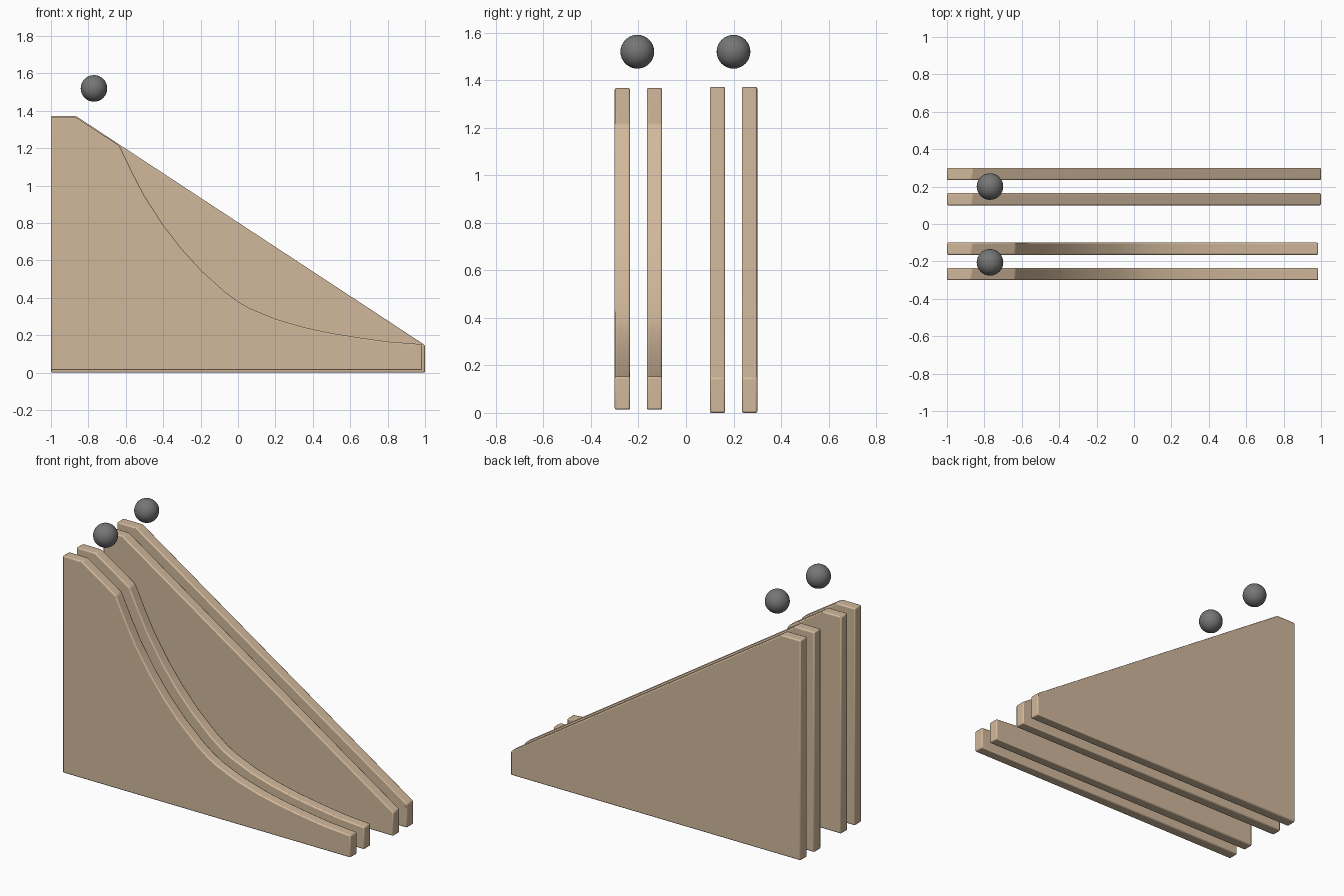
import bpy, bmesh

if "Cube" in bpy.data.objects:
    bpy.data.objects.remove(bpy.data.objects["Cube"])


def material(name, rgb):
    m = bpy.data.materials.new(name)
    m.diffuse_color = (*rgb, 1.0)
    m.use_nodes = True
    m.node_tree.nodes["Principled BSDF"].inputs["Base Color"].default_value = m.diffuse_color
    return m


wood = material("light_wood", (0.64, 0.48, 0.33))
steel = material("grey_steel", (0.18, 0.18, 0.18))


def rail(name, profile, y0, y1):
    """Side profile (x, z) extruded from y0 to y1 with softly bevelled edges."""
    bm = bmesh.new()
    face = bm.faces.new([bm.verts.new((x, y0, z)) for x, z in profile])
    ext = bmesh.ops.extrude_face_region(bm, geom=[face])
    moved = [v for v in ext["geom"] if isinstance(v, bmesh.types.BMVert)]
    bmesh.ops.translate(bm, verts=moved, vec=(0, y1 - y0, 0))
    bmesh.ops.recalc_face_normals(bm, faces=bm.faces)
    mesh = bpy.data.meshes.new(name)
    bm.to_mesh(mesh)
    bm.free()
    mesh.materials.append(wood)
    obj = bpy.data.objects.new(name, mesh)
    bpy.context.collection.objects.link(obj)
    bev = obj.modifiers.new("soft_edges", "BEVEL")
    bev.width = 0.007
    bev.segments = 2
    bev.limit_method = "ANGLE"
    bev.angle_limit = 0.5
    bpy.context.view_layer.objects.active = obj
    obj.select_set(True)
    bpy.ops.object.shade_smooth_by_angle(angle=0.52)
    obj.select_set(False)


# Straight ramp: two parallel rails
straight = [(-1, 0), (1, 0), (1, 0.147), (-0.866, 1.372), (-1, 1.372)]
for i, (a, b) in enumerate([(0.10, 0.165), (0.235, 0.30)]):
    rail(f"straight_rail_{i + 1}", straight, a, b)

# Curved ramp: two parallel rails with a sagging slope
curved = [(-1, 0.014), (0.985, 0.014), (0.985, 0.152), (0.8, 0.166), (0.65, 0.187),
          (0.5, 0.211), (0.35, 0.243), (0.2, 0.287), (0.06, 0.345), (0, 0.38),
          (-0.07, 0.432), (-0.2, 0.55), (-0.3, 0.66), (-0.4, 0.79), (-0.5, 0.945),
          (-0.565, 1.07), (-0.635, 1.215), (-0.87, 1.367), (-1, 1.367)]
for i, (a, b) in enumerate([(-0.165, -0.10), (-0.30, -0.235)]):
    rail(f"curved_rail_{i + 1}", curved, a, b)

# Balls hovering over the starting points
for name, y in [("straight_ramp_ball", 0.20), ("curved_ramp_ball", -0.205)]:
    bpy.ops.mesh.primitive_uv_sphere_add(segments=32, ring_count=16, radius=0.071,
                                         location=(-0.77, y, 1.52))
    ball = bpy.context.object
    ball.name = name
    ball.data.materials.append(steel)
    bpy.ops.object.shade_smooth()
    ball.select_set(False)
